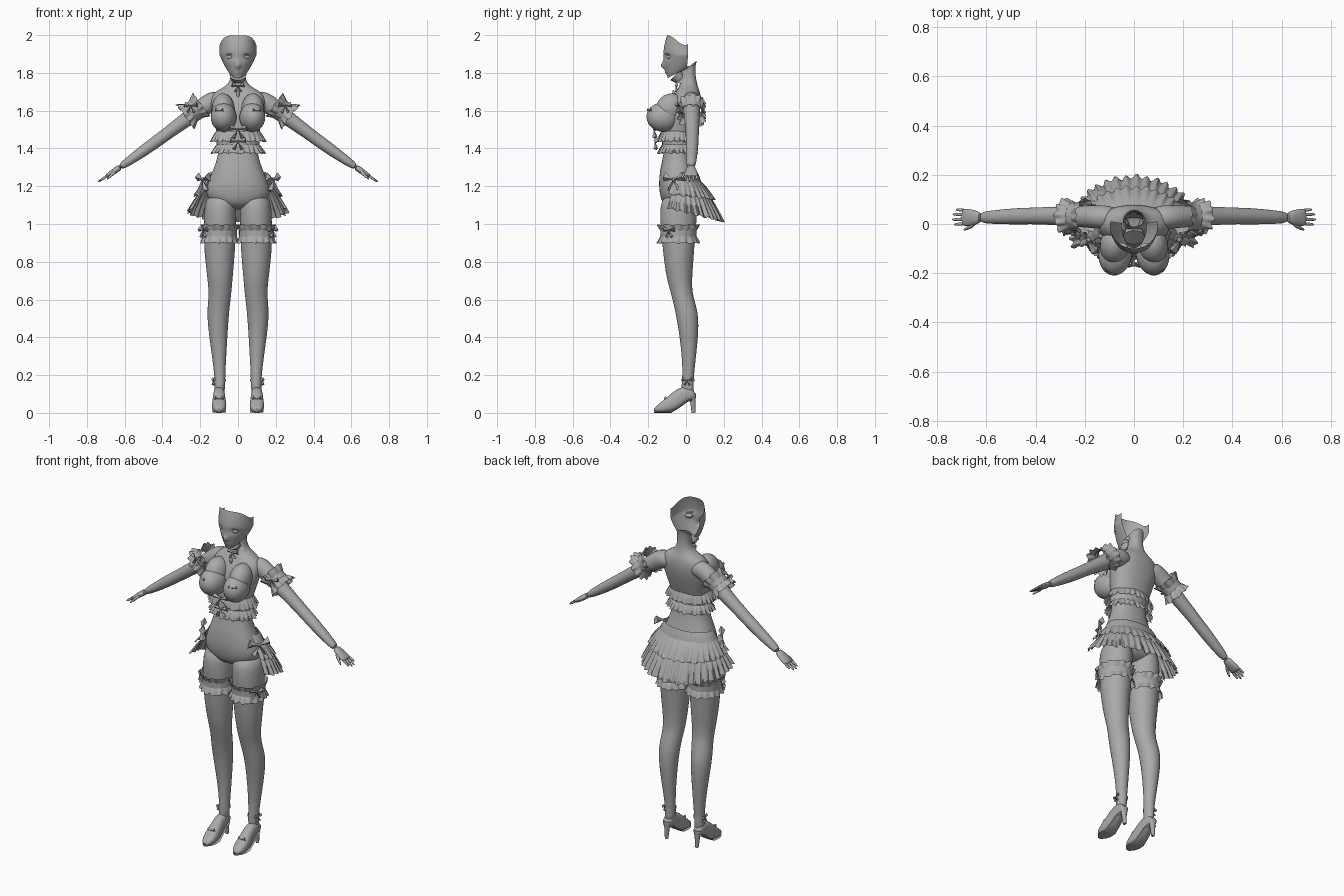
import bpy, bmesh, math
from mathutils import Vector, Matrix

if "Cube" in bpy.data.objects:
    bpy.data.objects.remove(bpy.data.objects["Cube"])

grey = bpy.data.materials.new("plain grey")
grey.diffuse_color = (0.4, 0.4, 0.4, 1)
grey.use_nodes = True
grey.node_tree.nodes["Principled BSDF"].inputs["Base Color"].default_value = grey.diffuse_color
V = Vector


def finish(name, bm, smooth=50, sub=0):
    bmesh.ops.recalc_face_normals(bm, faces=bm.faces)
    me = bpy.data.meshes.new(name)
    bm.to_mesh(me)
    bm.free()
    me.materials.append(grey)
    ob = bpy.data.objects.new(name, me)
    bpy.context.collection.objects.link(ob)
    if sub:
        ob.modifiers.new("smooth", 'SUBSURF').levels = sub
        ob.modifiers["smooth"].render_levels = sub
    bpy.ops.object.select_all(action='DESELECT')
    ob.select_set(True)
    bpy.context.view_layer.objects.active = ob
    bpy.ops.object.shade_smooth_by_angle(angle=math.radians(smooth))
    return ob


def skin(bm, rows, closed=True):
    n = len(rows[0])
    for a, b in zip(rows, rows[1:]):
        for i in range(n if closed else n - 1):
            j = (i + 1) % n
            bm.faces.new((a[i], a[j], b[j], b[i]))


def loft(name, rings, seg=16, sub=1, caps=(True, True), power=1.0):
    """Rings are (centre, half width, half depth) along a path."""
    bm, rows = bmesh.new(), []
    d = (V(rings[-1][0]) - V(rings[0][0])).normalized()
    u = V((1, 0, 0)) if abs(d.y) > 0.9 else V((0, 1, 0)).cross(d).normalized()
    v = d.cross(u)
    f = lambda t: math.copysign(abs(t) ** power, t)
    for c, a, b in rings:
        rows.append([bm.verts.new(V(c) + u * a * f(math.cos(math.tau * i / seg))
                     + v * b * f(math.sin(math.tau * i / seg))) for i in range(seg)])
    skin(bm, rows)
    for use, row in zip(caps, (rows[0], rows[-1])):
        if use:
            bm.faces.new(row)
    return finish(name, bm, 60, sub)


def ruffle(name, mat, r0, r1, h, waves, amp, arc=180, drop=0.0, rows_n=5):
    """Pleated band: ring r0 at the top flares to r1 at depth h below."""
    bm, rows = bmesh.new(), []
    n = waves * 6
    full = arc >= 180
    for k in range(rows_n):
        t = k / (rows_n - 1)
        row = []
        for i in range(n if full else n + 1):
            a = math.radians(arc) * (2 * i / n - 1)
            w = math.sin(math.tau * i / 6) + 0.35 * math.sin(math.tau * i / 14)
            rx, ry = (p + (q - p) * t ** 0.8 + amp * t * w for p, q in zip(r0, r1))
            z = -t * (h + drop * math.cos(a) + amp * 0.5 * math.cos(math.tau * i / 9))
            row.append(bm.verts.new(mat @ V((rx * math.sin(a), ry * math.cos(a), z))))
        rows.append(row)
    skin(bm, rows, full)
    return finish(name, bm, 40)


def ball(name, loc, scale, rot=(0, 0, 0), seg=20):
    bm = bmesh.new()
    bmesh.ops.create_uvsphere(bm, u_segments=seg, v_segments=seg // 2 + 2, radius=1)
    m = Matrix.Translation(loc)
    for ang, ax in zip(rot, 'XYZ'):
        m = m @ Matrix.Rotation(math.radians(ang), 4, ax)
    bm.transform(m @ Matrix.Diagonal((*scale, 1)))
    return finish(name, bm)


def bow(name, loc, size, turn=0):
    """Two loops, two tails and a knot, facing -y before turning."""
    bm = bmesh.new()
    for s in (-1, 1):
        for tip, half in (((s, 0, 0.25), 0.42), ((s * 0.55, 0, -1.0), 0.22)):
            tip = V(tip)
            side = V((-tip.z, 0, tip.x)).normalized() * half
            pts = [V((0, -0.1, 0)), tip + side + V((0, 0.1, 0)), tip * 0.92 + V((0, -0.3, 0)),
                   tip - side + V((0, 0.1, 0)), tip * 0.8 + V((0, 0.3, 0))]
            p = [bm.verts.new(q) for q in pts]
            for f in ((0, 1, 2), (0, 2, 3), (0, 3, 4), (0, 4, 1), (1, 4, 3, 2)):
                bm.faces.new([p[i] for i in f])
    bmesh.ops.create_uvsphere(bm, u_segments=8, v_segments=6, radius=0.2)
    bm.transform(Matrix.Translation(loc) @ Matrix.Rotation(math.radians(turn), 4, 'Z')
                 @ Matrix.Scale(size, 4))
    return finish(name, bm, 25)


def at(x, y, z):
    return Matrix.Translation((x, y, z))


# Torso and neck: height, half width, front y, back y
body = [(1.075, .05, -.08, .0), (1.10, .13, -.125, .05), (1.15, .172, -.14, .068), (1.2, .168, -.145, .072),
        (1.27, .14, -.14, .055), (1.33, .115, -.127, .035), (1.39, .102, -.115, .022),
        (1.45, .107, -.11, .028), (1.52, .122, -.115, .05), (1.6, .142, -.1, .073),
        (1.66, .15, -.075, .08), (1.70, .125, -.05, .076), (1.725, .07, -.035, .066),
        (1.755, .043, -.03, .056), (1.80, .038, -.025, .05), (1.835, .04, -.01, .052)]
loft("torso", [((0, (f + b) / 2, z), w, (b - f) / 2) for z, w, f, b in body], 24, 2, (True, False), 0.9)

# Pointed nape at the back of the open neck
bm = bmesh.new()
rows = [[bm.verts.new((r * math.sin(a), .012 + r * math.cos(a), z + k * .035 * max(0, math.cos(a))))
         for a in [math.radians(-100 + 20 * i) for i in range(11)]]
        for k, r, z in ((0, .036, 1.79), (0.6, .039, 1.815), (1, .045, 1.83))]
skin(bm, rows, False)
finish("nape", bm)

# Face: an open shell with nose, eye hollows and a sloping rim
bm, rows = bmesh.new(), []
bump = lambda x, z, cx, cz, wx, wz: math.exp(-((x - cx) / wx) ** 2 - ((z - cz) / wz) ** 2)
for k in range(23):
    t = k / 22
    row = []
    for i in range(33):
        a = math.radians(-98 + 196 * i / 32)
        low = 1.772 + .045 * (1 - math.cos(a)) ** 0.9
        high = 1.998 - .05 * math.sin(a) ** 4 * abs(math.sin(a))
        z = low + (high - low) * t
        w = .05 + .047 * min(1, t * 1.7) ** 0.7
        x = w * math.sin(a)
        y = -.008 - (.088 + .026 * math.sin(math.pi * min(1, t * .9))) * math.cos(a) + .004 * t
        y -= .02 * bump(x, z, 0, 1.838, .012, .018) + .006 * bump(x, z, 0, 1.803, .02, .007)
        y += .01 * bump(abs(x), z, .043, 1.885, .024, .014)
        row.append(bm.verts.new((x, y, z)))
    rows.append(row)
skin(bm, rows, False)
finish("face", bm, 80)
loft("jaw_underside", [((0, -.055, 1.79), .045, .04), ((0, -.03, 1.765), .036, .028)], 16, 0)

for s in (-1, 1):
    side = "right" if s < 0 else "left"
    # Eyes and lashes
    ball(side + "_eye", (s * .043, -.09, 1.884), (.021, .012, .013), (0, 0, s * 25), 12)
    ball(side + "_lash", (s * .045, -.1, 1.899), (.024, .006, .003), (0, s * 8, s * 27), 10)

    # Bust
    ball(side + "_bust", (s * .076, -.122, 1.565), (.068, .088, .077), (-8, 0, s * 8), 28)
    ball(side + "_upper_bust", (s * .078, -.085, 1.61), (.06, .075, .085), (-35, 0, s * 8), 24)
    bow(side + "_bust_bow", (s * .1, -.195, 1.60), .022, s * 25)

    # Shoulder and arm
    arm = [((s * .07, .028, 1.665), .05, .045), ((s * .13, .028, 1.655), .054, .05),
           ((s * .19, .03, 1.615), .049, .046), ((s * .26, .032, 1.563), .041, .042),
           ((s * .34, .033, 1.505), .035, .037), ((s * .42, .033, 1.445), .033, .034),
           ((s * .49, .031, 1.395), .032, .034), ((s * .57, .028, 1.338), .025, .028),
           ((s * .63, .026, 1.297), .018, .024)]
    loft(side + "_arm", arm, 16, 1)
    loft(side + "_palm", [((s * .62, .026, 1.304), .018, .023), ((s * .65, .026, 1.283), .016, .032),
         ((s * .685, .027, 1.258), .014, .038), ((s * .70, .027, 1.25), .009, .035)], 12, 1)
    for k, (dy, ln) in enumerate(((-.026, .052), (-.008, .062), (.011, .058), (.029, .042))):
        p, d = V((s * .69, .027 + dy, 1.256)), V((s * .85, dy * 2.5, -.55)) * ln
        loft(f"{side}_finger_{k + 1}", [(p, .008, .0085), (p + d * .55, .0075, .0075), (p + d, .004, .004)], 8, 1)
    p = V((s * .645, .005, 1.282))
    loft(side + "_thumb", [(p, .011, .011), (p + V((s * .025, -.02, -.022)), .009, .009),
         (p + V((s * .05, -.03, -.048)), .004, .004)], 8, 1)

    # Sleeve frills around the upper arm
    d = V((s * .8, 0, -.6))
    spin = V((0, 0, -1)).rotation_difference(d).to_matrix().to_4x4()
    mid = V((s * .235, .03, 1.60))
    place = lambda off: Matrix.Translation(mid + d * off) @ spin
    ruffle(side + "_sleeve_upper_frill", place(-.01) @ Matrix.Rotation(math.pi, 4, 'X'), (.054, .056), (.072, .07), .042, 12, .006)
    ruffle(side + "_sleeve_band", place(-.015), (.056, .058), (.054, .056), .035, 12, .001)
    ruffle(side + "_sleeve_lower_frill", place(.012), (.053, .055), (.076, .073), .042, 12, .007)
    bow(side + "_sleeve_bow", (s * .25, -.04, 1.625), .035, s * 20)

    # Leg: height, x, half width, front y, back y
    leg = [(1.16, .088, .07, -.12, .05), (1.1, .094, .085, -.138, .062), (1.02, .095, .085, -.138, .058),
           (.9, .097, .085, -.126, .047), (.8, .097, .077, -.117, .04), (.7, .095, .066, -.1, .032),
           (.63, .095, .06, -.078, .034), (.56, .103, .059, -.062, .056), (.5, .106, .057, -.05, .067),
           (.42, .105, .05, -.036, .066), (.3, .1, .038, -.022, .054), (.2, .096, .029, -.018, .042),
           (.14, .096, .028, -.026, .04), (.09, .098, .026, -.02, .045)]
    loft(side + "_leg", [((s * x, (f + b) / 2, z), w, (b - f) / 2) for z, x, w, f, b in leg], 20, 1)

    # Thigh garter: upper frill, band and lower frill
    g = at(s * .097, -.04, .972)
    ruffle(side + "_garter_upper_frill", g @ at(0, 0, -.012) @ Matrix.Rotation(math.pi, 4, 'X'), (.088, .092), (.1, .11), .036, 16, .005)
    ruffle(side + "_garter_band", g, (.091, .096), (.09, .095), .04, 16, .001)
    ruffle(side + "_garter_lower_frill", g @ at(0, 0, -.032), (.087, .092), (.1, .11), .04, 16, .006)
    bow(side + "_garter_bow", (s * .185, -.09, .965), .035, s * 50)

    # Heeled shoe: y, bottom, top, half width
    shoe = [(.05, .085, .115, .016), (.035, .072, .135, .027), (0, .062, .145, .03), (-.04, .03, .125, .033),
            (-.08, .003, .09, .038), (-.12, .0, .06, .04), (-.15, .0, .038, .031), (-.17, .004, .02, .012)]
    loft(side + "_shoe", [((s * .1, y, (a + b) / 2), w, (b - a) / 2) for y, a, b, w in shoe], 16, 1, power=.8)
    loft(side + "_sole", [((s * .1, y, max(a - .002, .004)), w * .95, .004) for y, a, b, w in shoe[1:]], 8, 0)
    loft(side + "_heel", [((s * .1, .03, .1), .026, .024), ((s * .1, .036, .06), .015, .014),
         ((s * .1, .04, 0), .009, .01)], 12, 0)
    loft(side + "_ankle_strap", [((s * .096, .011, .165), .032, .035), ((s * .096, .011, .18), .032, .035)], 16, 0, (False, False))
    bow(side + "_ankle_bow", (s * .13, .005, .172), .025, s * 80)
    bow(side + "_toe_bow", (s * .1, -.11, .074), .022)

    # Hip bows at the skirt ends
    bow(side + "_hip_bow", (s * .185, -.065, 1.235), .06, s * 60)

# Frills under the bust
ruffle("bodice_upper_frill", at(0, -.045, 1.492), (.115, .085), (.145, .105), .055, 26, .006)
ruffle("bodice_band", at(0, -.045, 1.455), (.114, .082), (.112, .08), .05, 20, .001)
ruffle("bodice_lower_frill", at(0, -.045, 1.425), (.109, .078), (.14, .102), .05, 26, .007)
bow("bodice_bow_upper", (0, -.165, 1.50), .045)
bow("bodice_bow_lower", (0, -.16, 1.435), .04)

# Open-fronted back skirt
ruffle("skirt_yoke", at(0, -.025, 1.275), (.145, .085), (.185, .112), .075, 20, .001, 112)
ruffle("skirt_upper_frill", at(0, -.025, 1.225), (.175, .105), (.23, .175), .075, 22, .007, 113, .02)
ruffle("skirt_lower_frill", at(0, -.02, 1.19), (.185, .115), (.262, .213), .125, 24, .009, 112, .05)

# Choker and pendant bow
loft("choker", [((0, .008, 1.735), .06, .052), ((0, .012, 1.752), .047, .047)], 24, 0, (False, False))
bow("choker_bow", (0, -.05, 1.73), .032)
ball("pendant", (0, -.066, 1.69), (.009, .007, .02), seg=10)
